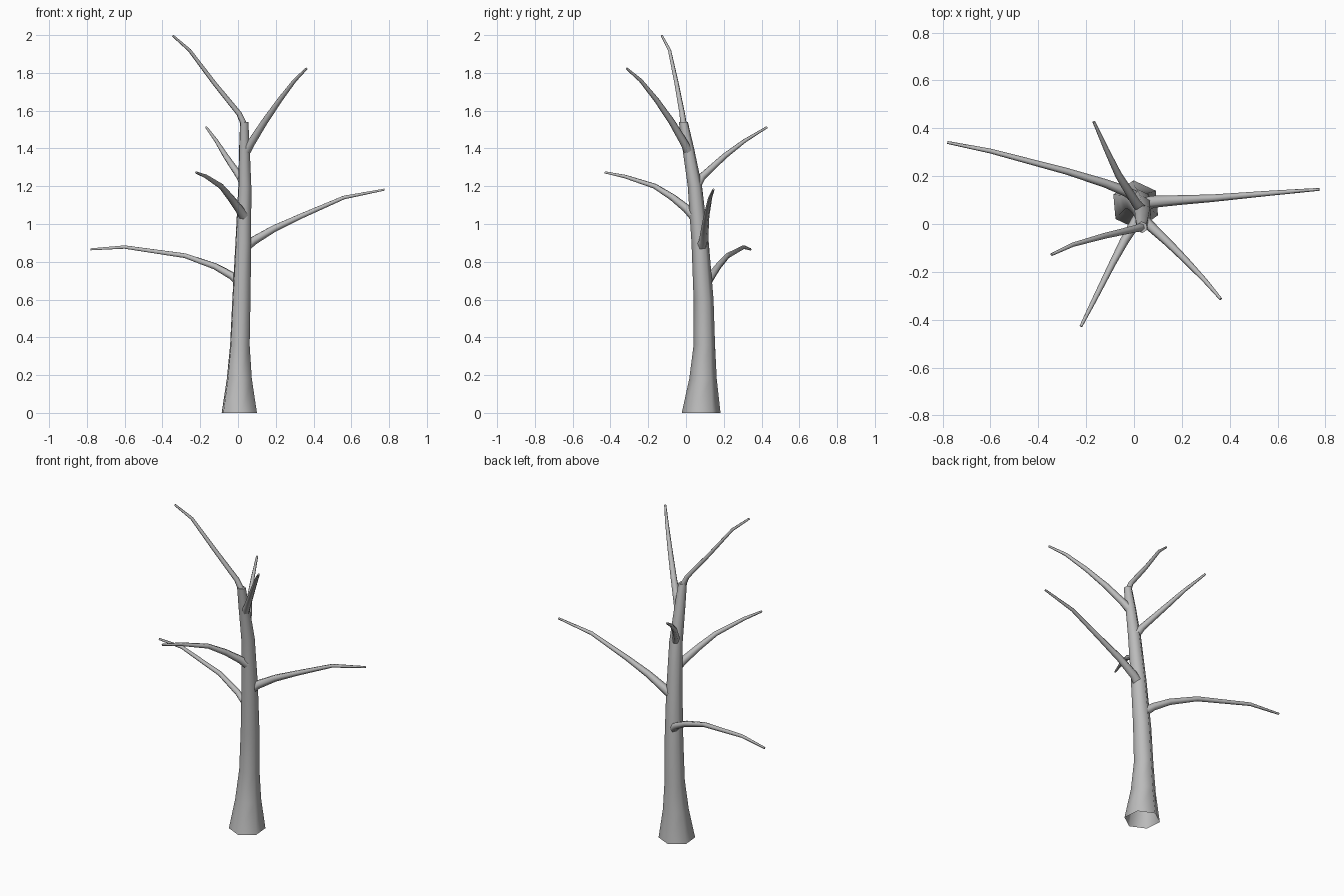
import bpy, bmesh, math
from mathutils import Vector

cube = bpy.data.objects.get("Cube")
if cube:
    bpy.data.objects.remove(cube)

bark = bpy.data.materials.new("grey_bark")
bark.use_nodes = True
GREY = (0.5, 0.5, 0.5, 1)
bark.diffuse_color = GREY
bark.node_tree.nodes["Principled BSDF"].inputs["Base Color"].default_value = GREY


def tube(name, points, radii, phase=0.0, level=False, sides=6):
    """Sweep a six-sided ring along a path; level keeps the rings horizontal."""
    pts = [Vector(p) for p in points]
    bm = bmesh.new()
    rings = []
    for i, (p, r) in enumerate(zip(pts, radii)):
        t = (pts[min(i + 1, len(pts) - 1)] - pts[max(i - 1, 0)]).normalized()
        if level:
            u, v = Vector((1, 0, 0)), Vector((0, 1, 0))
        else:
            u = t.cross(Vector((0, 0, 1))).normalized()
            v = t.cross(u)
        angles = [math.radians(phase) + math.tau * k / sides for k in range(sides)]
        rings.append([bm.verts.new(p + r * (u * math.cos(a) + v * math.sin(a))) for a in angles])
    for a, b in zip(rings, rings[1:]):
        for k in range(sides):
            n = (k + 1) % sides
            bm.faces.new((a[k], a[n], b[n], b[k])).smooth = True
    # The far end is closed, the near end stays open
    bm.faces.new(rings[-1])
    mesh = bpy.data.meshes.new(name)
    bm.to_mesh(mesh)
    bm.free()
    mesh.materials.append(bark)
    obj = bpy.data.objects.new(name, mesh)
    bpy.context.collection.objects.link(obj)


# Trunk: flared foot, leaning forward towards the top
tube("trunk",
     [(.007, .08, 0), (.007, .09, .18), (.01, .097, .36), (.018, .093, .6),
      (.028, .075, .9), (.036, .047, 1.2), (.034, .012, 1.4), (.033, -.014, 1.54)],
     [.103, .073, .057, .053, .046, .038, .031, .024], phase=35, level=True)

# Branches: base radius and path from the trunk outwards
branches = {
    "lower_right_branch": (.026, [(.01, .11, .69), (-.03, .135, .725), (-.12, .17, .775),
                                  (-.28, .22, .832), (-.6, .305, .878), (-.78, .341, .866)]),
    "left_branch": (.03, [(.04, .08, .88), (.08, .093, .91), (.19, .1, .975),
                          (.33, .108, 1.04), (.56, .128, 1.14), (.775, .145, 1.182)]),
    "front_branch": (.027, [(.03, .04, 1.045), (.005, .005, 1.08), (-.04, -.07, 1.14),
                            (-.09, -.165, 1.2), (-.17, -.325, 1.252), (-.222, -.428, 1.273)]),
    "back_branch": (.024, [(.035, .055, 1.2), (.01, .085, 1.25), (-.065, .205, 1.36),
                           (-.115, .31, 1.44), (-.168, .428, 1.512)]),
    "upper_left_branch": (.025, [(.045, .01, 1.39), (.07, -.01, 1.43), (.14, -.075, 1.54),
                                 (.22, -.155, 1.655), (.3, -.24, 1.76), (.363, -.314, 1.823)]),
    "top_branch": (.018, [(.035, -.012, 1.52), (.005, -.02, 1.585), (-.125, -.05, 1.745),
                          (-.257, -.087, 1.92), (-.345, -.128, 1.997)]),
}
for name, (radius, path) in branches.items():
    last = len(path) - 1
    tube(name, path, [radius + (.006 - radius) * i / last for i in range(last + 1)])
